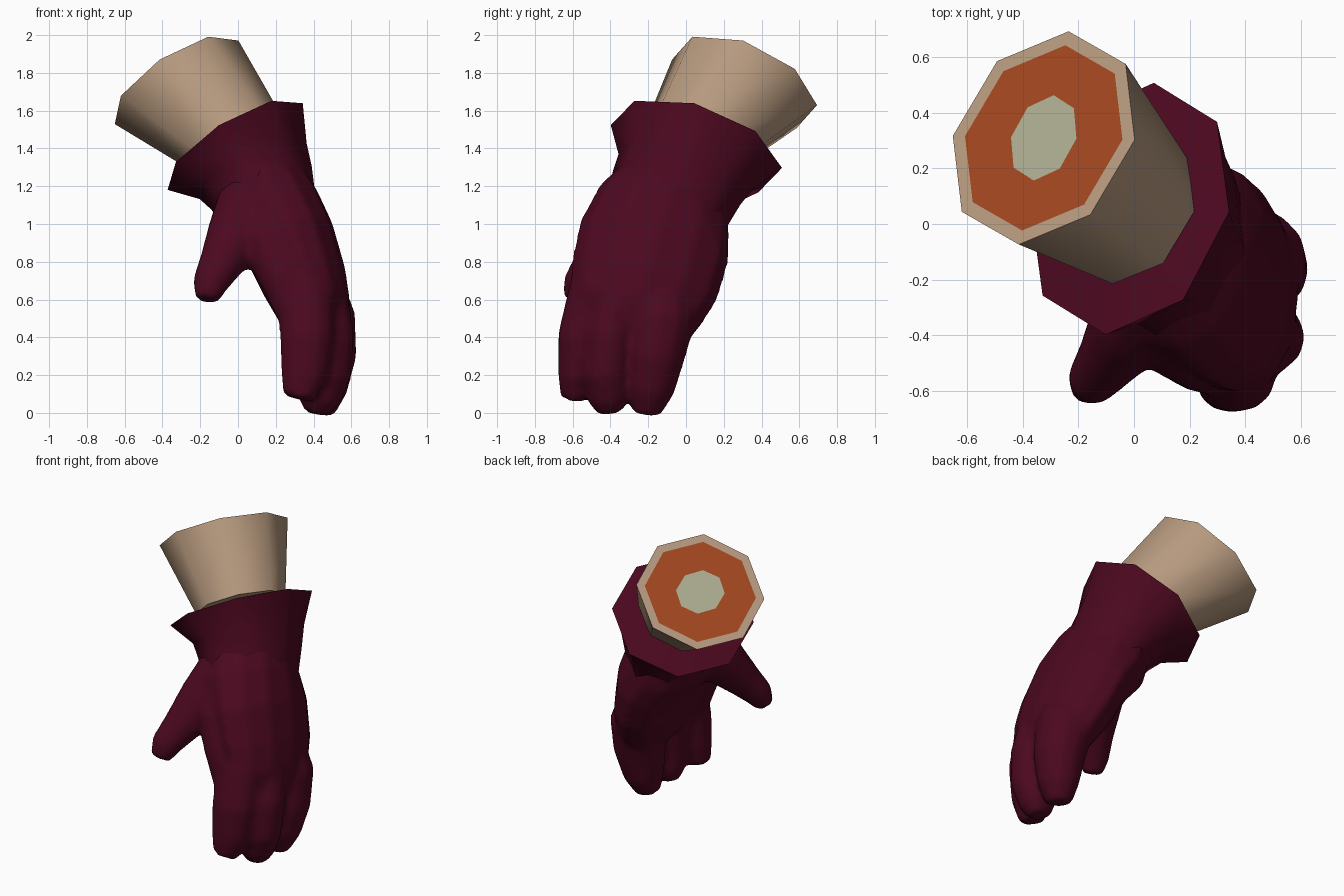
import bpy, bmesh, math
from mathutils import Vector

cube = bpy.data.objects.get("Cube")
if cube:
    bpy.data.objects.remove(cube)


def material(name, color):
    mat = bpy.data.materials.new(name)
    mat.use_nodes = True
    mat.diffuse_color = (*color, 1)
    mat.node_tree.nodes["Principled BSDF"].inputs["Base Color"].default_value = (*color, 1)
    return mat


maroon = material("maroon leather", (0.072, 0.0025, 0.014))
skin = material("tan skin", (0.47, 0.32, 0.21))
flesh = material("orange flesh", (0.36, 0.062, 0.014))
bone = material("pale bone", (0.42, 0.42, 0.29))


def ring(bm, center, normal, toward, a, b, sides):
    """Ellipse of vertices; radius a points along 'toward', b across it."""
    n = Vector(normal).normalized()
    u = Vector(toward)
    u = (u - n * u.dot(n)).normalized()
    v = n.cross(u)
    verts = []
    for i in range(sides):
        t = math.tau * i / sides
        verts.append(bm.verts.new(Vector(center) + u * a * math.cos(t) + v * b * math.sin(t)))
    return verts


def bridge(bm, lower, upper, slot=0):
    count = len(lower)
    for i in range(count):
        j = (i + 1) % count
        bm.faces.new((lower[i], lower[j], upper[j], upper[i])).material_index = slot


def finish(bm, name, mats):
    """Smooth shading with hard edges kept sharp."""
    bmesh.ops.recalc_face_normals(bm, faces=bm.faces)
    for face in bm.faces:
        face.smooth = True
    for edge in bm.edges:
        if len(edge.link_faces) == 2:
            a, b = edge.link_faces
            edge.smooth = (edge.calc_face_angle(0) < math.radians(60)
                           and a.material_index == b.material_index)
    mesh = bpy.data.meshes.new(name)
    bm.to_mesh(mesh)
    bm.free()
    for mat in mats:
        mesh.materials.append(mat)
    obj = bpy.data.objects.new(name, mesh)
    bpy.context.collection.objects.link(obj)
    return obj


# Shared orientation of the arm end and glove opening
SIDE = (0.33, -0.008, 0.22)
CUT = (-0.665, 0.47, 1)
OPENING = (-0.63, 0.37, 1)
ARM_TOP = (-0.325, 0.31, 1.75)
ARM_BASE = (-0.015, 0.05, 1.44)

# Forearm with skin, flesh and bone rings on its cut end
bm = bmesh.new()
base = ring(bm, ARM_BASE, CUT, SIDE, 0.28, 0.285, 8)
rim = ring(bm, ARM_TOP, CUT, SIDE, 0.395, 0.412, 8)
meat = ring(bm, ARM_TOP, CUT, SIDE, 0.342, 0.358, 8)
core = ring(bm, ARM_TOP, CUT, SIDE, 0.142, 0.165, 8)
bridge(bm, base, rim)
bridge(bm, rim, meat)
bridge(bm, meat, core, 1)
bm.faces.new(core).material_index = 2
bm.faces.new(base)
finish(bm, "forearm", [skin, flesh, bone])

# Flared cuff, from the opening lip down to the wrist
bm = bmesh.new()
cuff = [
    ring(bm, ARM_BASE, OPENING, SIDE, 0.265, 0.27, 8),
    ring(bm, (-0.015, 0.055, 1.41), OPENING, SIDE, 0.425, 0.475, 8),
    ring(bm, (0.08, 0.0, 1.28), (-0.5, 0.35, 1), SIDE, 0.32, 0.375, 8),
    ring(bm, (0.125, -0.05, 1.19), (-0.4, 0.34, 1), SIDE, 0.29, 0.355, 8),
    ring(bm, (0.17, -0.1, 1.06), (-0.3, 0.3, 1), SIDE, 0.255, 0.33, 8),
]
for lower, upper in zip(cuff, cuff[1:]):
    bridge(bm, lower, upper)
bm.faces.new(cuff[-1])
finish(bm, "glove_cuff", [maroon])


def limb(bm, path, sides=12):
    """Closed tapered tube; each point is x, y, z, thickness, breadth."""
    points = [Vector(p[:3]) for p in path]
    rings = []
    for i, p in enumerate(path):
        tangent = points[max(i - 1, 0)] - points[min(i + 1, len(path) - 1)]
        rings.append(ring(bm, points[i], tangent, (1, 0, 0), p[3], p[4], sides))
    for lower, upper in zip(rings, rings[1:]):
        bridge(bm, lower, upper)
    bm.faces.new(rings[0])
    bm.faces.new(rings[-1])


palm = [(0.11, -0.04, 1.23, 0.23, 0.29), (0.17, -0.115, 1.07, 0.275, 0.37),
        (0.275, -0.17, 0.90, 0.25, 0.41), (0.35, -0.22, 0.70, 0.23, 0.40),
        (0.40, -0.27, 0.55, 0.20, 0.36), (0.42, -0.30, 0.42, 0.15, 0.30)]
web = [(0.12, -0.27, 1.08, 0.18, 0.18), (0.165, -0.42, 0.90, 0.15, 0.15),
       (0.25, -0.48, 0.72, 0.14, 0.13), (0.33, -0.53, 0.52, 0.12, 0.10)]
index_finger = [(0.36, -0.49, 0.66, 0.15, 0.13), (0.365, -0.56, 0.40, 0.145, 0.12),
                (0.35, -0.58, 0.20, 0.125, 0.10), (0.32, -0.595, 0.075, 0.085, 0.07)]
middle_finger = [(0.40, -0.36, 0.62, 0.18, 0.14), (0.45, -0.41, 0.40, 0.17, 0.14),
                 (0.45, -0.425, 0.20, 0.15, 0.13), (0.43, -0.41, 0.07, 0.115, 0.11),
                 (0.42, -0.40, 0.0, 0.07, 0.065)]
outer_finger = [(0.39, -0.14, 0.68, 0.16, 0.16), (0.445, -0.13, 0.50, 0.18, 0.185),
                (0.465, -0.165, 0.30, 0.165, 0.16), (0.45, -0.19, 0.12, 0.13, 0.13),
                (0.43, -0.21, -0.005, 0.08, 0.075)]
thumb = [(0.08, -0.22, 1.10, 0.20, 0.20), (-0.01, -0.37, 0.94, 0.16, 0.16),
         (-0.09, -0.485, 0.79, 0.12, 0.115), (-0.15, -0.565, 0.68, 0.095, 0.09),
         (-0.165, -0.60, 0.60, 0.065, 0.06)]

# Glove hand: tubes blended into one soft skin
bm = bmesh.new()
for path in (palm, web, index_finger, middle_finger, outer_finger, thumb):
    limb(bm, path)
hand = finish(bm, "glove_hand", [maroon])
blend = hand.modifiers.new("blend", "REMESH")
blend.mode = "VOXEL"
blend.voxel_size = 0.022
blend.use_smooth_shade = True
soften = hand.modifiers.new("soften", "SMOOTH")
soften.factor = 0.5
soften.iterations = 6
